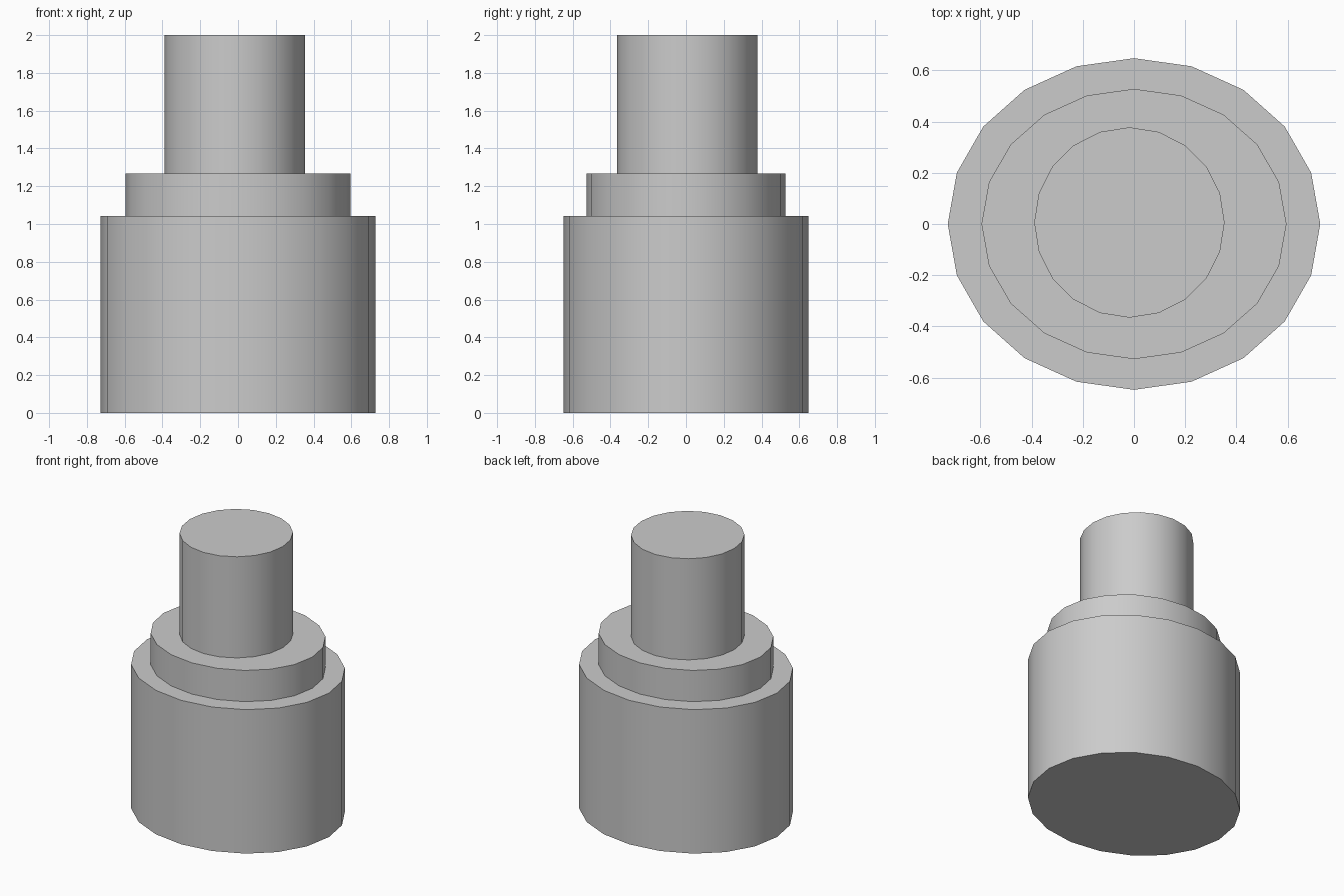
import bpy
from math import radians

if "Cube" in bpy.data.objects:
    bpy.data.objects.remove(bpy.data.objects["Cube"])


def drum(name, center, radii, z0, z1):
    """Upright 20-sided elliptical drum from z0 to z1."""
    bpy.ops.mesh.primitive_cylinder_add(
        vertices=20, radius=1, depth=1,
        location=(center[0], center[1], (z0 + z1) / 2))
    ob = bpy.context.object
    ob.name = name
    ob.scale = (radii[0], radii[1], z1 - z0)
    bpy.ops.object.transform_apply(location=False, rotation=False, scale=True)
    bpy.ops.object.shade_smooth_by_angle(angle=radians(30))
    return ob


# Wide oval base
drum("base", (0, 0), (0.728, 0.648), 0, 1.042)
# Narrower oval step
drum("collar", (0, 0), (0.596, 0.528), 1.042, 1.268)
# Round post, slightly off centre
drum("post", (-0.018, 0.006), (0.372, 0.372), 1.268, 2)
